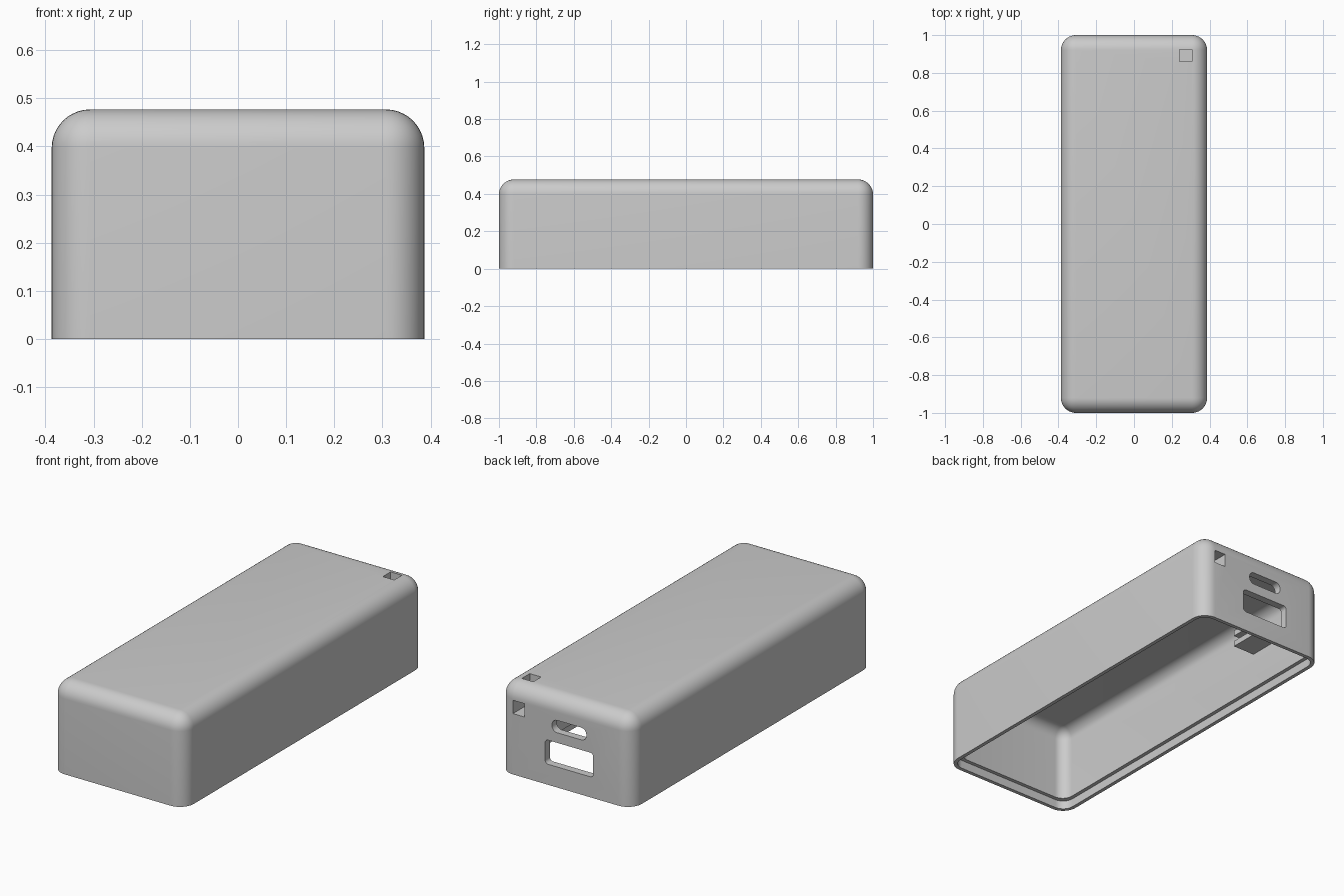
import bpy, bmesh

cube = bpy.data.objects.get("Cube")
if cube:
    bpy.data.objects.remove(cube, do_unlink=True)

grey = bpy.data.materials.new("grey_plastic")
grey.use_nodes = True
grey.diffuse_color = (0.6, 0.6, 0.6, 1)
grey.node_tree.nodes["Principled BSDF"].inputs["Base Color"].default_value = (0.6, 0.6, 0.6, 1)


def finish(name, bm):
    bmesh.ops.recalc_face_normals(bm, faces=bm.faces)
    mesh = bpy.data.meshes.new(name)
    bm.to_mesh(mesh)
    bm.free()
    mesh.materials.append(grey)
    obj = bpy.data.objects.new(name, mesh)
    bpy.context.collection.objects.link(obj)
    return obj


def box(name, x, y, z, radius=0, rounded=None, segments=10):
    """Box between (min, max) pairs; edges passing the rounded(a, b) test are filleted."""
    bm = bmesh.new()
    bmesh.ops.create_cube(bm, size=1)
    for v in bm.verts:
        v.co = [lo + (c + 0.5) * (hi - lo) for c, (lo, hi) in zip(v.co, (x, y, z))]
    if radius:
        edges = [e for e in bm.edges if rounded(e.verts[0].co, e.verts[1].co)]
        bmesh.ops.bevel(bm, geom=edges, offset=radius, segments=segments,
                        profile=0.5, affect='EDGES')
    return finish(name, bm)


def upright(a, b):
    return abs(a.z - b.z) > 0.01


def along_y(a, b):
    return abs(a.y - b.y) > 0.01


def upright_or_top(a, b):
    return a.z + b.z > 0.1


def combine(target, tool, operation):
    mod = target.modifiers.new(tool.name, 'BOOLEAN')
    mod.object, mod.operation, mod.solver = tool, operation, 'EXACT'
    bpy.context.view_layer.objects.active = target
    bpy.ops.object.modifier_apply(modifier=mod.name)
    bpy.data.objects.remove(tool, do_unlink=True)


W, L, H = 0.387, 1.0, 0.477
wall, lip = 0.04, 0.02

# Outer shell, hollowed from below
case = box("case_shell", (-W, W), (-L, L), (0, H), 0.08, upright_or_top)
cavity = box("cavity", (wall - W, W - wall), (wall - L, L - wall), (-0.1, H - wall),
             0.06, upright_or_top)
combine(case, cavity, 'DIFFERENCE')

# Step around the rim that receives a lid
rebate = box("rim_step", (lip - W, W - lip), (lip - L, L - lip), (-0.1, 0.045), 0.06, upright)
combine(case, rebate, 'DIFFERENCE')

# Paired board rails on both inner side walls
for side in (-1, 1):
    x = sorted((side * 0.22, side * 0.36))
    for z in (0.24, 0.3):
        combine(case, box("board_rail", x, (0.52, 0.7), (z, z + 0.03)), 'UNION')

# Strap anchor block inside the corner
combine(case, box("strap_block", (0.19, 0.35), (0.81, 0.965), (0.27, 0.442)), 'UNION')

# Strap tunnel running from the back face up through the top
bm = bmesh.new()
profile = [(1.05, 0.32), (1.05, 0.39), (0.925, 0.39), (0.925, 0.55), (0.86, 0.55), (0.86, 0.32)]
face = bm.faces.new([bm.verts.new((0.241, y, z)) for y, z in profile])
side = bmesh.ops.extrude_face_region(bm, geom=[face])
bmesh.ops.translate(bm, vec=(0.066, 0, 0),
                    verts=[v for v in side["geom"] if isinstance(v, bmesh.types.BMVert)])
combine(case, finish("strap_tunnel", bm), 'DIFFERENCE')

# Port openings in the back wall
ports = [("large_port", (-0.16, 0.12), (0.108, 0.235), 0.018),
         ("small_port", (-0.12, 0.08), (0.288, 0.353), 0.03)]
for name, x, z, r in ports:
    combine(case, box(name, x, (0.93, 1.05), z, r, along_y, 6), 'DIFFERENCE')

# Smooth fillets, crisp cut edges
bpy.ops.object.select_all(action='DESELECT')
case.select_set(True)
bpy.context.view_layer.objects.active = case
bpy.ops.object.shade_smooth_by_angle(angle=0.52)
